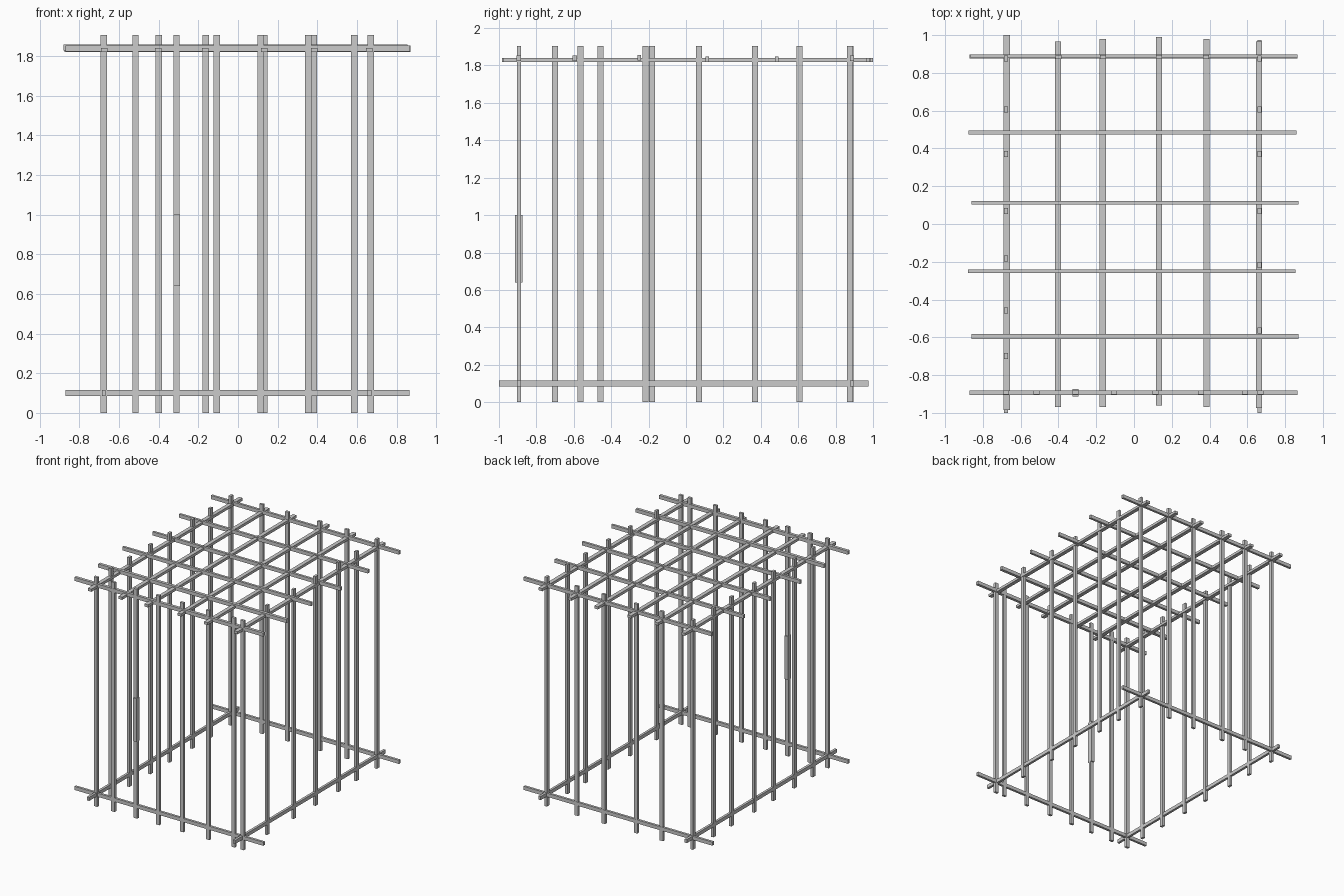
import bpy


def bar(name, centre, size):
    """Flat rectangular bar given by centre and full size."""
    hx, hy, hz = (s / 2 for s in size)
    verts = [(x, y, z) for x in (-hx, hx) for y in (-hy, hy) for z in (-hz, hz)]
    faces = [(0, 1, 3, 2), (4, 6, 7, 5), (0, 4, 5, 1),
             (2, 3, 7, 6), (0, 2, 6, 4), (1, 5, 7, 3)]
    mesh = bpy.data.meshes.new(name)
    mesh.from_pydata(verts, [], faces)
    obj = bpy.data.objects.new(name, mesh)
    obj.location = centre
    bpy.context.collection.objects.link(obj)
    return obj


def rail_x(name, y, z, x0, x1, width=0.02, height=0.03):
    bar(name, ((x0 + x1) / 2, y, z), (x1 - x0, width, height))


def rail_y(name, x, z, y0, y1, width=0.033, height=0.022):
    bar(name, (x, (y0 + y1) / 2, z), (width, y1 - y0, height))


H = 1.905      # bar height
WIDE, THIN = 0.032, 0.021

# Upright bars of the front and back walls
for x in (-0.677, -0.517, -0.31, -0.107, 0.115, 0.355, 0.587, 0.67):
    bar("front_bar", (x, -0.893, H / 2), (WIDE, THIN, H))
for x in (-0.40, -0.163, 0.132, 0.382):
    bar("back_bar", (x, 0.885, H / 2), (WIDE, THIN, H))

# Upright bars of the side walls, including the back corners
for y in (-0.70, -0.458, -0.182, 0.07, 0.37, 0.606, 0.876):
    bar("left_bar", (-0.677, y, H / 2), (THIN, WIDE, H))
for y in (-0.565, -0.217, 0.07, 0.37, 0.606, 0.876):
    bar("right_bar", (0.664, y, H / 2), (THIN, WIDE, H))

# Thickened grip on one front bar
bar("bar_grip", (-0.31, -0.893, 0.82), (0.033, 0.04, 0.36))

# Bottom rails
rail_x("bottom_front_rail", -0.893, 0.10, -0.87, 0.865)
rail_x("bottom_back_rail", 0.887, 0.10, -0.87, 0.865)
rail_y("bottom_left_rail", -0.677, 0.10, -1.0, 0.97, 0.02, 0.03)
rail_y("bottom_right_rail", 0.664, 0.10, -1.0, 0.975, 0.02, 0.03)

# Roof bars running left to right
for y, x0, x1, w, z in ((0.888, -0.865, 0.865, 0.02, 1.838),
                        (0.485, -0.875, 0.86, 0.02, 1.834),
                        (0.113, -0.86, 0.87, 0.02, 1.834),
                        (-0.25, -0.88, 0.855, 0.02, 1.842),
                        (-0.595, -0.86, 0.87, 0.025, 1.838),
                        (-0.893, -0.87, 0.865, 0.024, 1.838)):
    rail_x("roof_cross_bar", y, z, x0, x1, w)

# Roof bars running front to back
for x, y0, y1 in ((-0.674, -0.985, 1.0), (-0.402, -0.97, 0.965),
                  (-0.165, -0.97, 0.98), (0.133, -0.96, 0.99),
                  (0.384, -0.97, 0.98), (0.662, -0.975, 0.965)):
    rail_y("roof_long_bar", x, 1.83, y0, y1)
